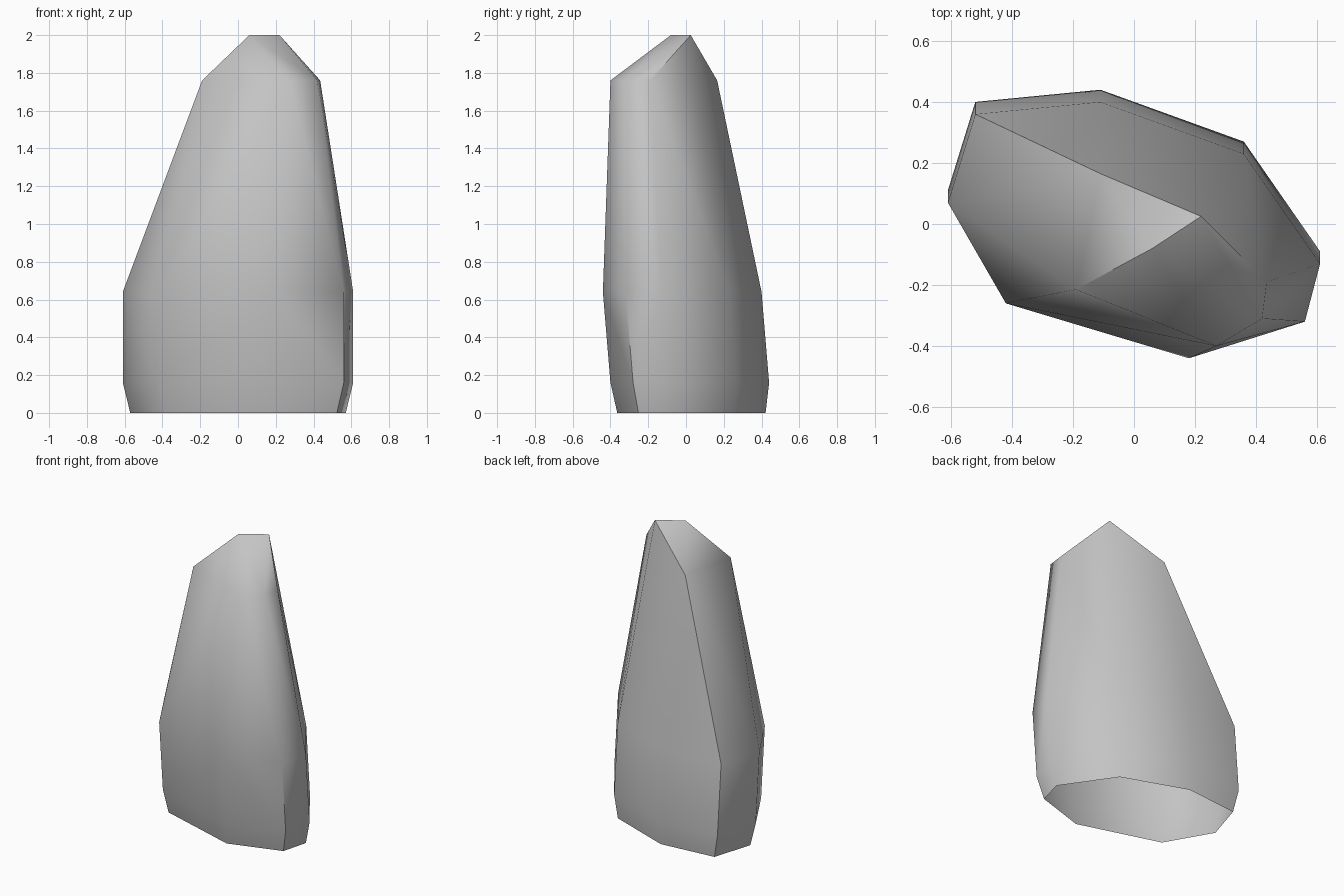
import bpy, bmesh, math

cube = bpy.data.objects.get("Cube")
if cube:
    bpy.data.objects.remove(cube, do_unlink=True)

# Stone colour
stone = bpy.data.materials.new("stone_grey")
stone.use_nodes = True
grey = (0.55, 0.55, 0.55, 1)
stone.diffuse_color = grey
bsdf = stone.node_tree.nodes["Principled BSDF"]
bsdf.inputs["Base Color"].default_value = grey
bsdf.inputs["Roughness"].default_value = 0.8

# Footprint of the boulder, repeated at the widest levels
footprint = [(-0.61, 0.11), (-0.52, 0.40), (-0.11, 0.44), (0.36, 0.27),
             (0.61, -0.09), (0.56, -0.28), (0.18, -0.40), (-0.42, -0.22)]
# Shoulder corners and the short ridge on top
shoulder = [(-0.19, -0.215), (0.27, -0.40), (0.42, -0.31), (0.435, -0.19), (-0.11, 0.165)]
ridge = [(0.06, -0.08), (0.22, 0.025)]


def add_ring(bm, points, z, scale=1, shift_y=0):
    for x, y in points:
        bm.verts.new((x * scale, y * scale + shift_y, z))


bm = bmesh.new()
add_ring(bm, footprint, 0, 0.935, 0.01)
add_ring(bm, footprint, 0.16)
add_ring(bm, footprint, 0.64, 1, -0.04)
add_ring(bm, shoulder, 1.76)
add_ring(bm, ridge, 2)

# Chiselled skin around the rings, open underneath
bmesh.ops.convex_hull(bm, input=bm.verts[:])
bm.normal_update()
base = [f for f in bm.faces if f.normal.z < -0.9]
bmesh.ops.delete(bm, geom=base, context='FACES')
bmesh.ops.dissolve_limit(bm, angle_limit=math.radians(1),
                         verts=bm.verts[:], edges=bm.edges[:])

mesh = bpy.data.meshes.new("boulder")
bm.to_mesh(mesh)
bm.free()
mesh.materials.append(stone)
boulder = bpy.data.objects.new("boulder", mesh)
bpy.context.collection.objects.link(boulder)

# Soft facets with crisp edges at the sharpest corners
bpy.ops.object.select_all(action='DESELECT')
boulder.select_set(True)
bpy.context.view_layer.objects.active = boulder
bpy.ops.object.shade_smooth_by_angle(angle=math.radians(50))
